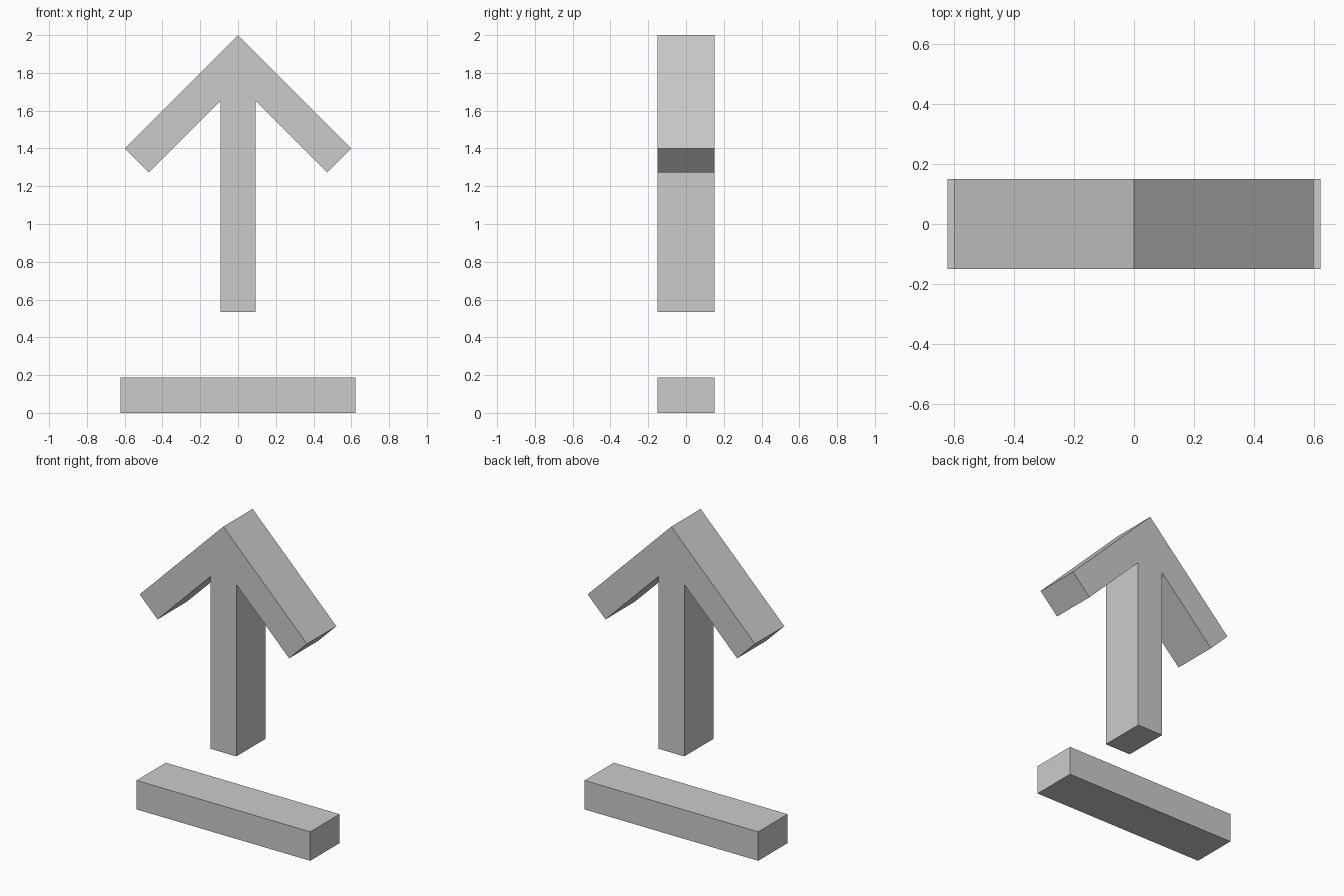
import bpy, bmesh

if "Cube" in bpy.data.objects:
    bpy.data.objects.remove(bpy.data.objects["Cube"])

HALF_DEPTH = 0.15


def mirrored_slab(name, right_half):
    """Extrude an x-symmetric front profile along y; right_half runs from top to bottom."""
    left_half = [(-x, z) for x, z in reversed(right_half) if x > 0]
    bm = bmesh.new()
    verts = [bm.verts.new((x, -HALF_DEPTH, z)) for x, z in right_half + left_half]
    face = bm.faces.new(verts)
    ext = bmesh.ops.extrude_face_region(bm, geom=[face], use_keep_orig=True)
    moved = [v for v in ext["geom"] if isinstance(v, bmesh.types.BMVert)]
    bmesh.ops.translate(bm, verts=moved, vec=(0, 2 * HALF_DEPTH, 0))
    bmesh.ops.recalc_face_normals(bm, faces=bm.faces)
    mesh = bpy.data.meshes.new(name)
    bm.to_mesh(mesh)
    bm.free()
    obj = bpy.data.objects.new(name, mesh)
    bpy.context.collection.objects.link(obj)
    return obj


# Upward arrow: tip, outer arm corner, arm end, inner notch, shaft foot
mirrored_slab("arrow", [(0, 2.0), (0.6, 1.4), (0.472, 1.272),
                        (0.093, 1.651), (0.093, 0.535)])

# Separate bar below the arrow
mirrored_slab("base_bar", [(0.623, 0.188), (0.623, 0)])
